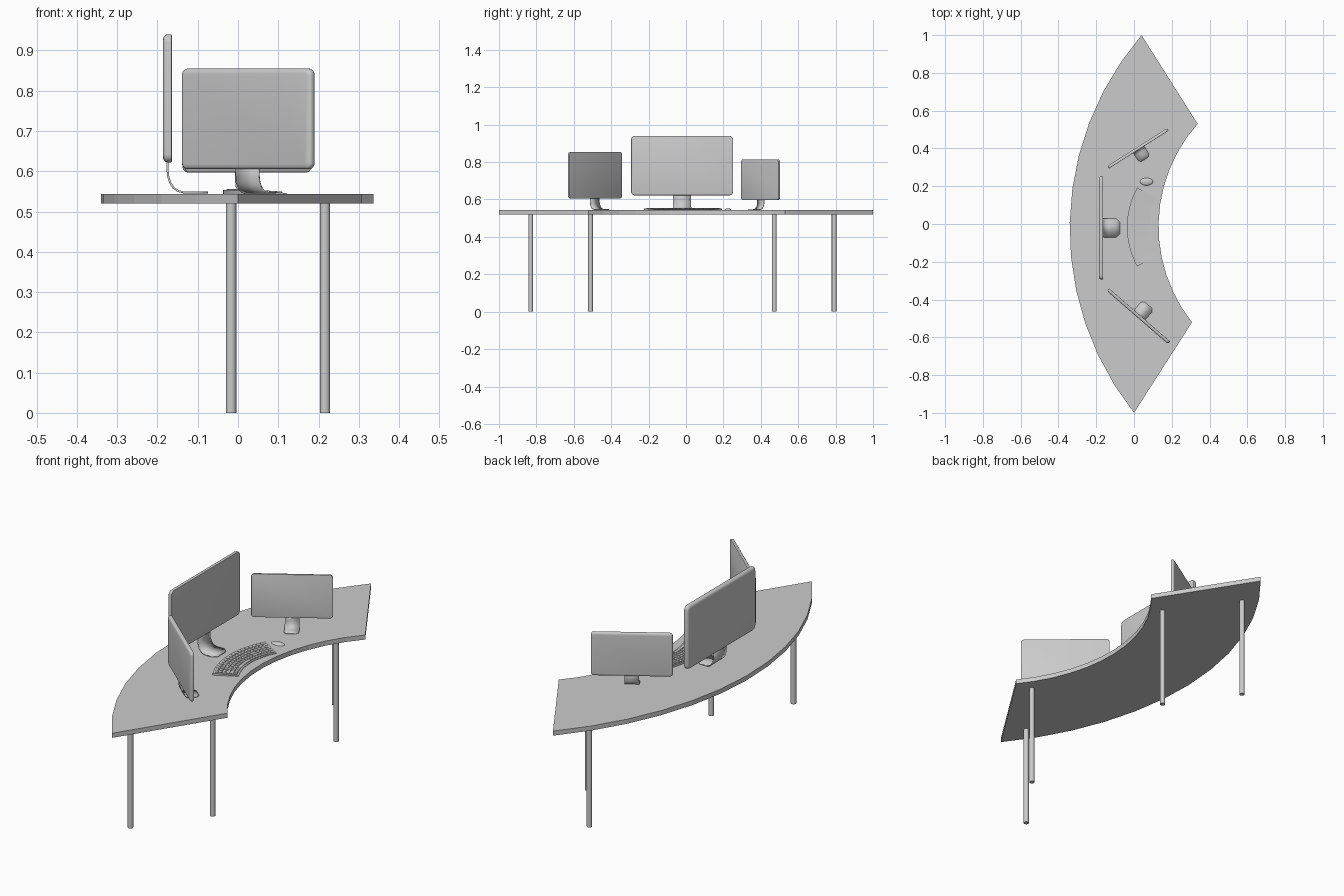
import bpy, bmesh, math
from mathutils import Vector, Matrix

if "Cube" in bpy.data.objects:
    bpy.data.objects.remove(bpy.data.objects["Cube"])

TOP = 0.543  # desk surface height


def make_object(name, bm, smooth=False):
    bmesh.ops.recalc_face_normals(bm, faces=bm.faces)
    me = bpy.data.meshes.new(name)
    bm.to_mesh(me)
    bm.free()
    if smooth:
        me.shade_smooth()
        me.set_sharp_from_angle(angle=math.radians(35))
    ob = bpy.data.objects.new(name, me)
    bpy.context.collection.objects.link(ob)
    return ob


def arc3(a, b, c, n):
    """Points on the circle through a, b, c (all bulging towards -x)."""
    (ax, ay), (bx, by), (cx, cy) = a, b, c
    d = 2 * (ax * (by - cy) + bx * (cy - ay) + cx * (ay - by))
    A, B, C = ax * ax + ay * ay, bx * bx + by * by, cx * cx + cy * cy
    ux = (A * (by - cy) + B * (cy - ay) + C * (ay - by)) / d
    uy = (A * (cx - bx) + B * (ax - cx) + C * (bx - ax)) / d
    r = math.hypot(ax - ux, ay - uy)
    t0 = math.atan2(ay - uy, ux - ax)
    t1 = math.atan2(cy - uy, ux - cx)
    return [(ux - r * math.cos(t0 + (t1 - t0) * i / n),
             uy + r * math.sin(t0 + (t1 - t0) * i / n)) for i in range(n + 1)]


def strip_slab(bm, outer, inner, bottom, top):
    """Slab between two curves; bottom and top give z from x and y."""
    rings = [[bm.verts.new((x, y, f(x, y))) for x, y in c]
             for c, f in ((outer, bottom), (outer, top), (inner, top), (inner, bottom))]
    for k in range(4):
        a, b = rings[k], rings[(k + 1) % 4]
        for i in range(len(a) - 1):
            bm.faces.new((a[i], a[i + 1], b[i + 1], b[i]))
    for i in (0, -1):
        bm.faces.new([r[i] for r in rings])


# Curved desk top
bm = bmesh.new()
strip_slab(bm, arc3((0.04, 1.0), (-0.34, 0.02), (0.0, -1.0), 12),
           arc3((0.337, 0.53), (0.13, 0.0), (0.307, -0.52), 12),
           lambda x, y: 0.52, lambda x, y: TOP)
make_object("desk_top", bm)

# Four round legs
for name, x, y in (("outer_leg_right", -0.017, -0.83), ("inner_leg_right", 0.216, -0.51),
                   ("inner_leg_left", 0.216, 0.472), ("outer_leg_left", -0.017, 0.792)):
    bm = bmesh.new()
    bmesh.ops.create_cone(bm, cap_ends=True, segments=24, radius1=0.0128, radius2=0.0128,
                          depth=0.521, matrix=Matrix.Translation((x, y, 0.2605)))
    make_object(name, bm, True)


def rounded_rect(w, h, r, n=5):
    pts = []
    for k, (sy, sz) in enumerate(((1, 1), (-1, 1), (-1, -1), (1, -1))):
        for i in range(n + 1):
            a = math.pi / 2 * (k + i / n)
            pts.append((sy * (w / 2 - r) + r * math.cos(a), sz * (h / 2 - r) + r * math.sin(a)))
    return pts


def monitor(name, loc, angle, s):
    place = Matrix.Translation((*loc, TOP)) @ Matrix.Rotation(angle, 4, 'Z') @ Matrix.Scale(s, 4)
    # Panel: rounded rectangle loops, softer at the back
    bm = bmesh.new()
    loops = []
    for x, inset in ((0.011, 0.004), (0.010, 0.001), (0.008, 0), (0.0, 0),
                     (-0.006, 0.002), (-0.010, 0.007), (-0.0115, 0.015)):
        loops.append([bm.verts.new((x, y, z + 0.238)) for y, z in
                      rounded_rect(0.545 - 2 * inset, 0.318 - 2 * inset, 0.02 - inset * 0.6)])
    for a, b in zip(loops, loops[1:]):
        for i in range(len(a)):
            j = (i + 1) % len(a)
            bm.faces.new((a[i], a[j], b[j], b[i]))
    bm.faces.new(loops[0])
    bm.faces.new(loops[-1])
    make_object(name + "_panel", bm, True).matrix_world = place

    # Stand: bent sheet with a chamfered foot
    bm = bmesh.new()
    path = [(0, 0.10, 0.048), (0, 0.06, 0.048), (0.002, 0.043, 0.048), (0.007, 0.028, 0.049),
            (0.015, 0.016, 0.049), (0.026, 0.008, 0.05), (0.04, 0.0045, 0.05),
            (0.08, 0.0045, 0.05), (0.1, 0.0045, 0.032)]
    rows = [[bm.verts.new((x, y, z)) for y in (-w, w)] for x, z, w in path]
    for a, b in zip(rows, rows[1:]):
        bm.faces.new((a[0], a[1], b[1], b[0]))
    stand = make_object(name + "_stand", bm, True)
    stand.matrix_world = place
    mod = stand.modifiers.new("thickness", 'SOLIDIFY')
    mod.thickness = 0.005
    mod.offset = 0


monitor("centre_monitor", (-0.175, -0.021), 0, 1.0)
monitor("left_monitor", (0.021, 0.40), math.radians(-57.6), 0.685)
monitor("right_monitor", (0.024, -0.488), math.radians(49), 0.785)

# Curved keyboard: polar layout around a point in front of it
KX, KY, R_IN, R_OUT, HALF = 0.397, -0.016, 0.315, 0.434, math.radians(28.7)


def polar(r, a0, a1, n):
    return [(KX - r * math.cos(a0 + (a1 - a0) * i / n),
             KY + r * math.sin(a0 + (a1 - a0) * i / n)) for i in range(n + 1)]


def slope(x, y):
    r = math.hypot(x - KX, y - KY)
    return TOP + 0.003 + 0.007 * (r - R_IN) / (R_OUT - R_IN)


bm = bmesh.new()
strip_slab(bm, polar(R_OUT, -HALF, HALF, 16), polar(R_IN, -HALF, HALF, 16),
           lambda x, y: TOP, slope)
make_object("keyboard_base", bm)

bm = bmesh.new()
rows, cols = 6, 18
r_step = (R_OUT - R_IN - 0.014) / rows
a_step = (2 * HALF - 0.04) / cols
for row in range(rows):
    r0 = R_IN + 0.007 + row * r_step
    col = 0
    while col < cols:
        span = 6 if (row == 0 and col == 4) else 2 if (row in (1, 2) and col in (0, 12)) else 1
        a0 = -HALF + 0.02 + col * a_step
        a1 = a0 + span * a_step
        gap = 0.0015 / r0
        strip_slab(bm, polar(r0 + r_step - 0.0015, a0 + gap, a1 - gap, span),
                   polar(r0 + 0.0015, a0 + gap, a1 - gap, span),
                   lambda x, y: slope(x, y) - 0.0005, lambda x, y: slope(x, y) + 0.003)
        col += span
make_object("keyboard_keys", bm)

# Mouse: low dome
bm = bmesh.new()
bmesh.ops.create_uvsphere(bm, u_segments=24, v_segments=12, radius=1)
bmesh.ops.bisect_plane(bm, geom=bm.verts[:] + bm.edges[:] + bm.faces[:],
                       plane_co=(0, 0, 0), plane_no=(0, 0, -1), clear_outer=True)
bmesh.ops.holes_fill(bm, edges=[e for e in bm.edges if e.is_boundary])
bmesh.ops.transform(bm, verts=bm.verts, matrix=Matrix.Translation((0.066, 0.224, TOP))
                    @ Matrix.Diagonal((0.034, 0.02, 0.009, 1)))
make_object("mouse", bm, True)
